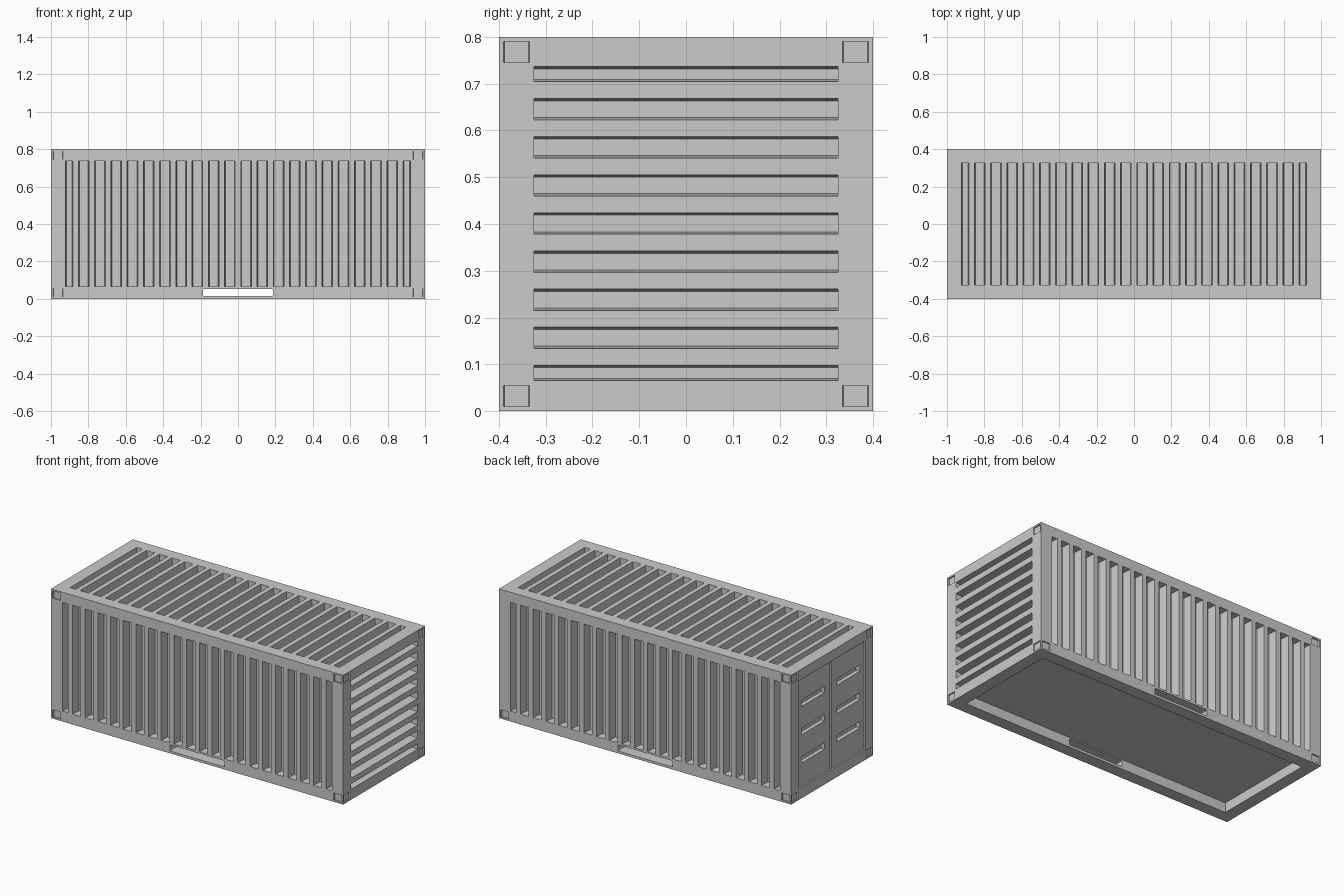
import bpy, bmesh
from mathutils import Vector

if "Cube" in bpy.data.objects:
    bpy.data.objects.remove(bpy.data.objects["Cube"])

X, Y, Z = Vector((1, 0, 0)), Vector((0, 1, 0)), Vector((0, 0, 1))


def pocket(bm, base, u, v, n, ur, vr, depth, draft=0.0):
    """Block cutter sunk along -n from the plane at base, with drafted u walls."""
    for vert in bmesh.ops.create_cube(bm, size=2)["verts"]:
        a, b, c = vert.co
        inset = draft if c < 0 else -draft * 0.01 / depth
        pu = ur[0] + inset if a < 0 else ur[1] - inset
        pv = vr[0] if b < 0 else vr[1]
        vert.co = n * (base + (0.01 if c > 0 else -depth)) + u * pu + v * pv


def grooves(bm, base, u, v, n, ur, vr, count, pitch, ridge, depth):
    """Grooves left between a centred row of flush ridges."""
    mid = sum(ur) / 2
    start = ur[0]
    for i in range(count):
        c = mid + (i - (count - 1) / 2) * pitch
        pocket(bm, base, u, v, n, (start, c - ridge / 2), vr, depth, 0.005)
        start = c + ridge / 2
    pocket(bm, base, u, v, n, (start, ur[1]), vr, depth, 0.005)


def box(bm, lo, hi):
    for vert in bmesh.ops.create_cube(bm, size=2)["verts"]:
        vert.co = [lo[i] if vert.co[i] < 0 else hi[i] for i in range(3)]


def to_object(bm, name):
    bmesh.ops.recalc_face_normals(bm, faces=bm.faces[:])
    mesh = bpy.data.meshes.new(name)
    bm.to_mesh(mesh)
    bm.free()
    ob = bpy.data.objects.new(name, mesh)
    bpy.context.collection.objects.link(ob)
    return ob


def cut(ob, bm):
    """Subtract the cutter mesh from the object and discard the cutter."""
    cutter = to_object(bm, "cutter")
    cutter.hide_render = True
    mod = ob.modifiers.new("cut", "BOOLEAN")
    mod.operation, mod.solver, mod.object = "DIFFERENCE", "EXACT", cutter
    bpy.context.view_layer.objects.active = ob
    bpy.ops.object.modifier_apply(modifier=mod.name)
    bpy.data.objects.remove(cutter)


# Container body
bm = bmesh.new()
box(bm, (-1, -0.4, 0), (1, 0.4, 0.8))
body = to_object(bm, "container_body")

# Corrugation on both long sides, the roof and the closed end
bm = bmesh.new()
for s in (-1, 1):
    grooves(bm, 0.4, X, Z, Y * s, (-0.922, 0.922), (0.065, 0.737), 21, 0.0868, 0.03, 0.055)
grooves(bm, 0.8, X, Y, Z, (-0.922, 0.922), (-0.325, 0.325), 21, 0.0868, 0.03, 0.055)
grooves(bm, 1.0, Z, Y, X, (0.065, 0.737), (-0.325, 0.325), 8, 0.0815, 0.036, 0.06)

# Door opening and underside recess
box(bm, (-1.01, -0.325, 0.065), (-0.95, 0.325, 0.737))
box(bm, (-0.925, -0.325, -0.01), (0.925, 0.325, 0.06))

# Corner casting pockets on ends and long sides
for s in (-1, 1):
    for zr in ((0.01, 0.055), (0.745, 0.79)):
        for yr in ((-0.39, -0.335), (0.335, 0.39)):
            pocket(bm, 1.0, Y, Z, X * s, yr, zr, 0.008, 0.002)
        for xr in ((-0.988, -0.935), (0.935, 0.988)):
            pocket(bm, 0.4, X, Z, Y * s, xr, zr, 0.008, 0.002)
cut(body, bm)

# Lifting slots through the bottom rails
bm = bmesh.new()
box(bm, (-0.187, -0.5, 0.015), (0.187, 0.5, 0.053))
bmesh.ops.bevel(bm, geom=[e for e in bm.edges
                          if abs(e.verts[0].co.y - e.verts[1].co.y) > 0.5],
                offset=0.006, segments=2, profile=0.5, affect="EDGES")
cut(body, bm)

# Pair of doors, each with three horizontal pockets
for s, name in ((-1, "left_door"), (1, "right_door")):
    ys = sorted((s * 0.006, s * 0.325))
    bm = bmesh.new()
    box(bm, (-0.99, ys[0], 0.065), (-0.95, ys[1], 0.737))
    door = to_object(bm, name)
    bm = bmesh.new()
    for z in (0.23, 0.405, 0.58):
        pocket(bm, 0.99, Y, Z, -X, sorted((s * 0.06, s * 0.285)),
               (z - 0.02, z + 0.02), 0.025)
    cut(door, bm)
